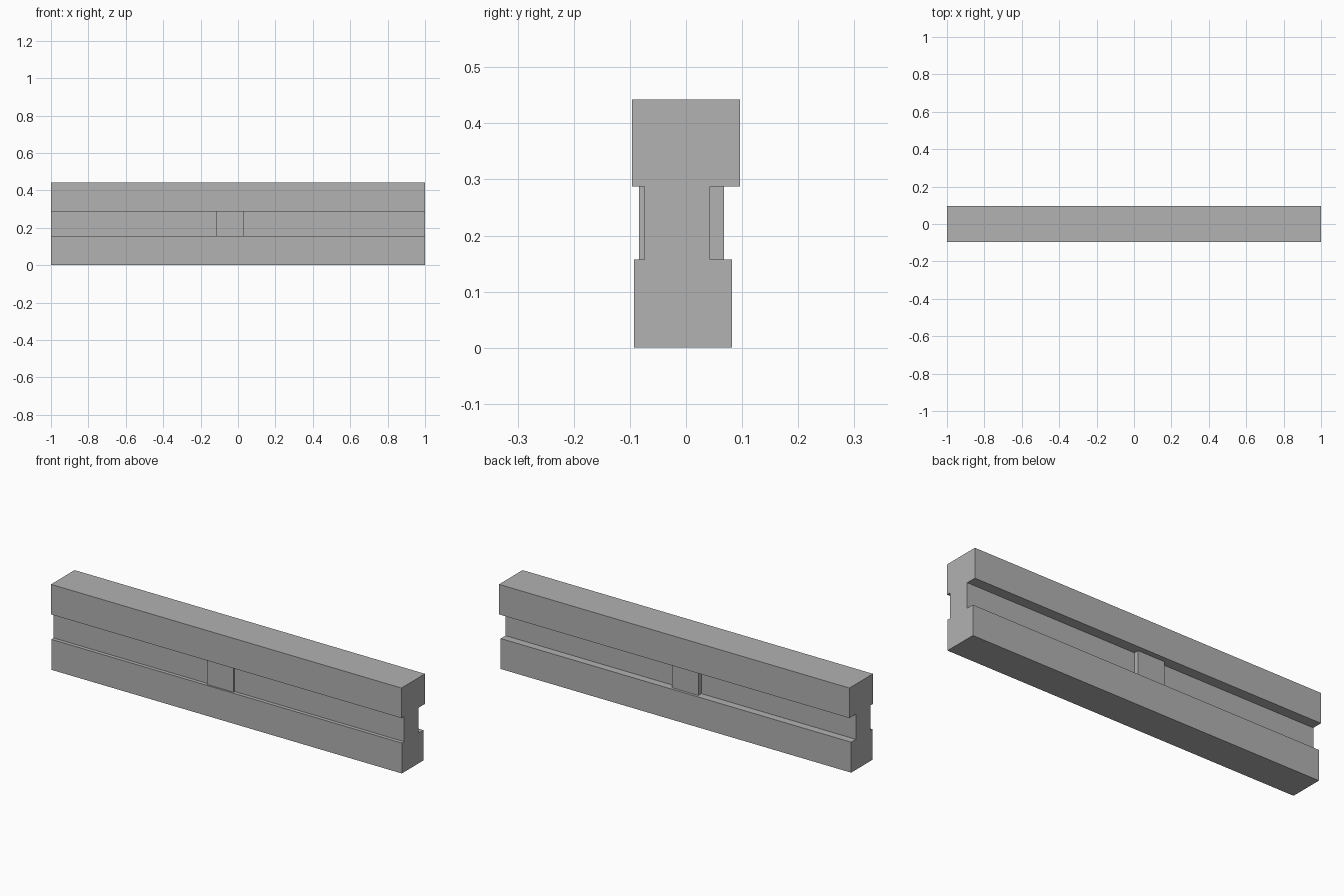
import bpy
import bmesh

# Remove the default cube
cube = bpy.data.objects.get("Cube")
if cube:
    bpy.data.objects.remove(cube, do_unlink=True)

# Single plain grey material
GREY = (0.445, 0.445, 0.445, 1.0)
grey = bpy.data.materials.new("plain_grey")
grey.use_nodes = True
grey.diffuse_color = GREY
grey.node_tree.nodes["Principled BSDF"].inputs["Base Color"].default_value = GREY


def extrude_profile(name, profile, x0, x1):
    """Extrude a closed (y, z) profile along x."""
    bm = bmesh.new()
    face = bm.faces.new([bm.verts.new((x0, y, z)) for y, z in profile])
    result = bmesh.ops.extrude_face_region(bm, geom=[face], use_keep_orig=True)
    verts = [v for v in result["geom"] if isinstance(v, bmesh.types.BMVert)]
    bmesh.ops.translate(bm, verts=verts, vec=(x1 - x0, 0, 0))
    bmesh.ops.recalc_face_normals(bm, faces=bm.faces)
    mesh = bpy.data.meshes.new(name)
    bm.to_mesh(mesh)
    bm.free()
    mesh.materials.append(grey)
    obj = bpy.data.objects.new(name, mesh)
    bpy.context.collection.objects.link(obj)
    return obj


# Levels of the base flange, recessed web and top flange
Z_WEB, Z_HEAD, Z_TOP = 0.157, 0.287, 0.442
layers = [  # front y, back y, bottom z, top z
    (-0.093, 0.082, 0.0, Z_WEB),
    (-0.074, 0.043, Z_WEB, Z_HEAD),
    (-0.096, 0.096, Z_HEAD, Z_TOP),
]
front = [(f, z) for f, b, z0, z1 in layers for z in (z0, z1)]
back = [(b, z) for f, b, z0, z1 in layers for z in (z0, z1)]
beam = extrude_profile("beam", front + back[::-1], -1.0, 1.0)

# Block passing through the web, bridging both grooves
EMBED = 0.02
block_profile = [(-0.084, Z_WEB - EMBED), (0.068, Z_WEB - EMBED),
                 (0.068, Z_HEAD + EMBED), (-0.084, Z_HEAD + EMBED)]
block = extrude_profile("groove_block", block_profile, -0.118, 0.033)

# Merge the block into the beam
union = beam.modifiers.new("join_block", "BOOLEAN")
union.operation = "UNION"
union.solver = "EXACT"
union.object = block
bpy.context.view_layer.objects.active = beam
bpy.ops.object.modifier_apply(modifier=union.name)
bpy.data.objects.remove(block, do_unlink=True)
